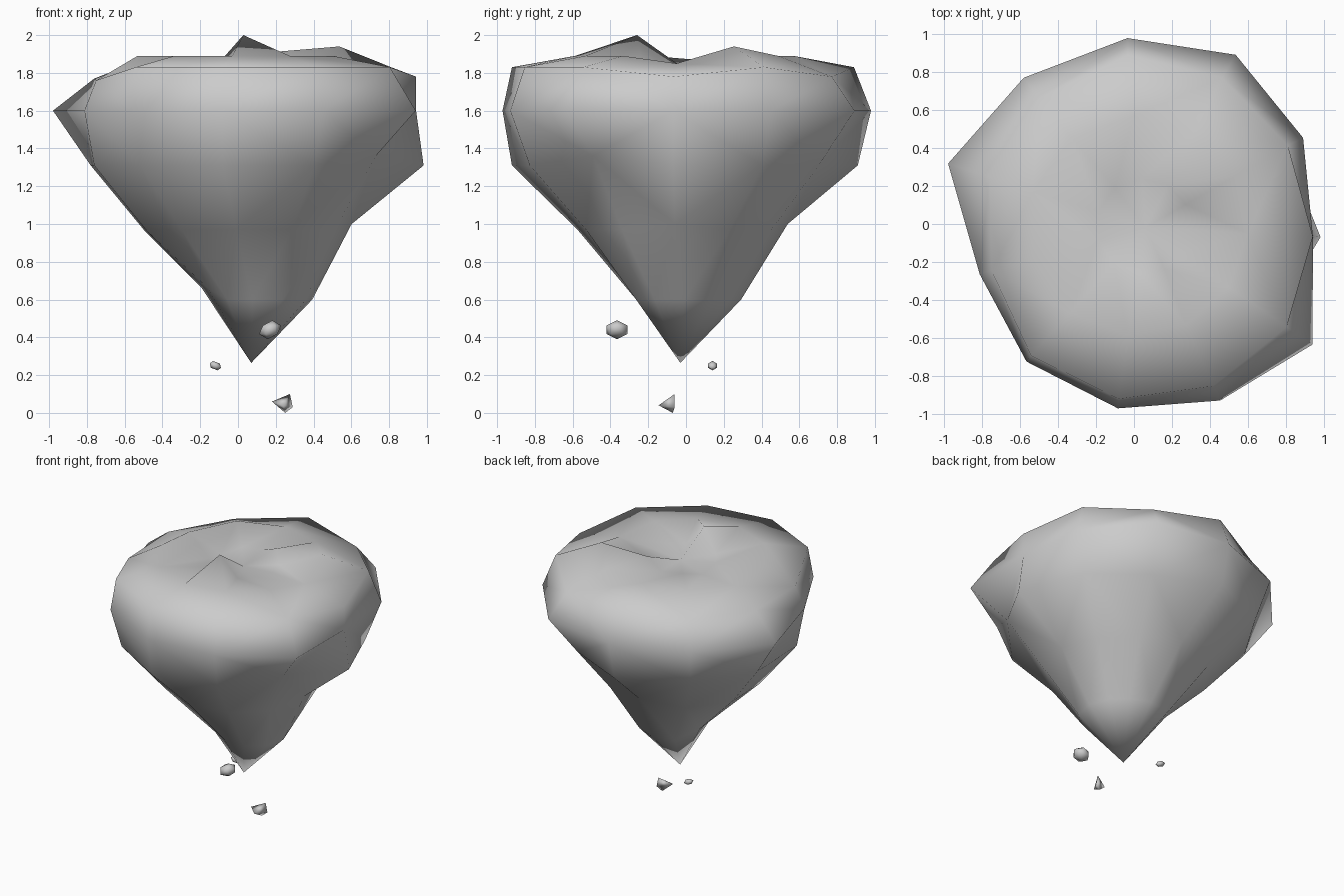
import bpy, bmesh
from math import cos, sin, radians

if "Cube" in bpy.data.objects:
    bpy.data.objects.remove(bpy.data.objects["Cube"])

ANG = [92, 59, 27, -4, -34, -64, -95, -128, -162, 162, 127]
N = len(ANG)


def ring(bm, cx, cy, z, radii, heights={}, skew=0):
    """Irregular ring; heights overrides z per index, skew stretches it diagonally."""
    if not isinstance(radii, list):
        radii = [radii + skew * cos(radians(2 * a + 80)) for a in ANG]
    return [bm.verts.new((cx + r * cos(radians(a)), cy + r * sin(radians(a)), heights.get(i, z)))
            for i, (a, r) in enumerate(zip(ANG, radii))]


def finish(bm, name):
    bmesh.ops.recalc_face_normals(bm, faces=bm.faces)
    for f in bm.faces:
        f.smooth = True
    me = bpy.data.meshes.new(name)
    bm.to_mesh(me)
    bm.free()
    bpy.context.collection.objects.link(bpy.data.objects.new(name, me))


# floating rock: lofted rings closed by a lower tip and a top dip
bm = bmesh.new()
loops = [
    # tapering underside
    ring(bm, .10, .01, .60, .285, {8: .66, 9: .66}, .03),
    ring(bm, .04, -.02, .97, .56, {0: 1.0, 3: 1.0}, .01),
    # wide body
    ring(bm, 0, 0, 1.31, [.91, .82, .89, .985, .88, .92, .925, .84, .80, .82, .86], {4: 1.36}),
    ring(bm, 0, 0, 1.60, [.98, 1.04, 1.0, .945, 1.135, 1.035, .975, .92, .855, 1.03, .965]),
    ring(bm, 0, 0, 1.83, [.89, .90, .91, .945, .97, .95, .925, .88, .79, .80, .83],
         {1: 1.78, 3: 1.78, 8: 1.76, 9: 1.77, 10: 1.78}),
    # bumpy top
    ring(bm, .02, -.01, 1.89, .58, {2: 1.94, 3: 1.85, 9: 1.86}),
    ring(bm, .05, -.01, 1.85, .25, {1: 1.91, 6: 2.0, 9: 1.82}),
]
tip = bm.verts.new((.07, -.03, .265))
dip = bm.verts.new((.06, -.02, 1.83))
for i in range(N):
    j = (i + 1) % N
    bm.faces.new((tip, loops[0][i], loops[0][j]))
    bm.faces.new((dip, loops[-1][i], loops[-1][j]))
    for lo, hi in zip(loops, loops[1:]):
        bm.faces.new((lo[i], lo[j], hi[j], hi[i]))
bmesh.ops.triangulate(bm, faces=[f for f in bm.faces if len(f.verts) == 4])
finish(bm, "floating_rock")


# loose pebbles: small skewed ico chunks
def pebble(name, centre, size, skew):
    bm = bmesh.new()
    bmesh.ops.create_icosphere(bm, subdivisions=1, radius=1)
    for v in bm.verts:
        x, y, z = v.co
        v.co = [c + s * k for c, s, k in zip(centre, size, (x + skew * z, y, z))]
    finish(bm, name)


pebble("pebble_large", (.17, -.365, .44), (.06, .065, .05), .2)
pebble("pebble_small", (-.12, .14, .25), (.033, .028, .025), -.4)

# lowest pebble: a pointed wedge
bm = bmesh.new()
for p in [(.18, -.10, .06), (.275, -.06, .10), (.29, -.06, .03), (.24, -.145, .04), (.25, -.07, 0)]:
    bm.verts.new(p)
bmesh.ops.convex_hull(bm, input=bm.verts)
finish(bm, "pebble_low")
